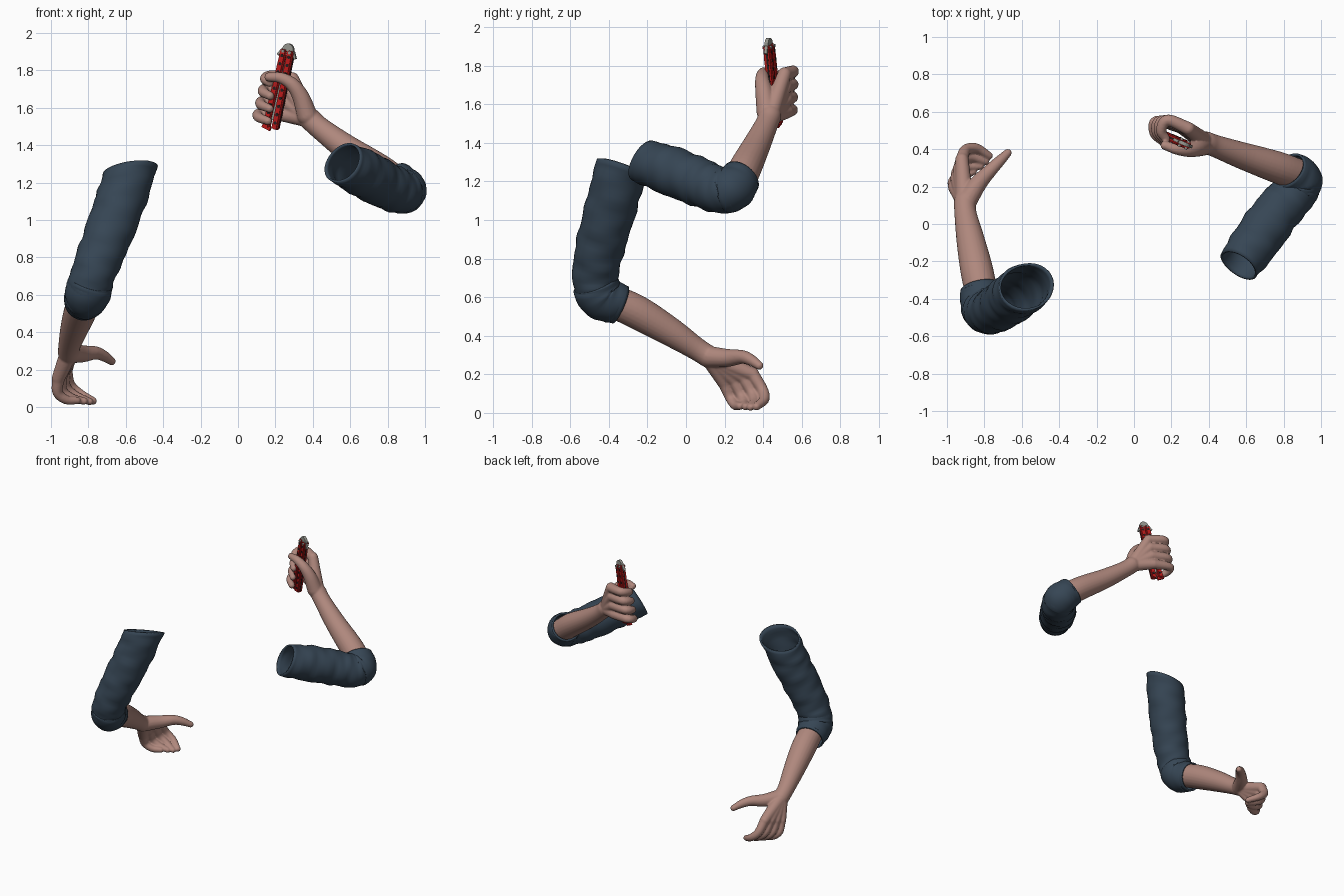
import bpy, bmesh
from math import sin, cos, pi
from mathutils import Vector, Matrix

if "Cube" in bpy.data.objects:
    bpy.data.objects.remove(bpy.data.objects["Cube"])


def material(name, rgb, rough=0.8):
    m = bpy.data.materials.new(name)
    m.use_nodes = True
    m.diffuse_color = (*rgb, 1)
    node = m.node_tree.nodes["Principled BSDF"]
    node.inputs["Base Color"].default_value = (*rgb, 1)
    node.inputs["Roughness"].default_value = rough
    return m


SKIN = material("skin", (0.43, 0.245, 0.205))
CLOTH = material("navy cloth", (0.037, 0.061, 0.09))
RED = material("red handle", (0.5, 0.01, 0.01))
DARK = material("dark holes", (0.02, 0.012, 0.012))
STEEL = material("steel", (0.3, 0.3, 0.27))


def finish(bm, name, mat, smooth=True):
    bmesh.ops.recalc_face_normals(bm, faces=bm.faces)
    mesh = bpy.data.meshes.new(name)
    bm.to_mesh(mesh)
    bm.free()
    mesh.materials.append(mat)
    for p in mesh.polygons:
        p.use_smooth = smooth
    ob = bpy.data.objects.new(name, mesh)
    bpy.context.collection.objects.link(ob)
    return ob


def spline(keys, steps):
    """Catmull-Rom through (x, y, z, radius) keys."""
    k = [Vector(p) for p in keys]
    k = [k[0] * 2 - k[1]] + k + [k[-1] * 2 - k[-2]]
    out = []
    for a, b, c, d in zip(k, k[1:], k[2:], k[3:]):
        for s in range(steps):
            t = s / steps
            out.append(0.5 * (2 * b + (c - a) * t + (2 * a - 5 * b + 4 * c - d) * t * t
                              + (3 * b - a - 3 * c + d) * t ** 3))
    return out + [k[-2]]


def tube(bm, keys, sides=16, steps=6, caps=True, wrinkle=0.0, tilt=(0, 0, 0)):
    """Sweep a circle of changing radius; tilt slants the first ring."""
    pts = spline(keys, steps)
    tilt = Vector(tilt)
    side = Vector((0.31, 0.87, 0.38))
    rings = []
    for i, p in enumerate(pts):
        axis = (pts[min(i + 1, len(pts) - 1)] - pts[max(i - 1, 0)]).to_3d().normalized()
        side = (side - axis * side.dot(axis)).normalized()
        up = axis.cross(side)
        fade = max(0, 1 - i / (steps * 1.5))
        ring = []
        for j in range(sides):
            a = 2 * pi * j / sides
            bump = sin(2 * a + i * 0.9) + 0.7 * sin(3 * a - i * 1.3) + 0.5 * sin(i * 1.9 + a)
            off = (side * cos(a) + up * sin(a)) * p[3] * (1 + wrinkle * bump)
            ring.append(bm.verts.new(p.to_3d() + off - axis * off.dot(tilt) * fade))
        rings.append(ring)
    for r, q in zip(rings, rings[1:]):
        for j in range(sides):
            n = (j + 1) % sides
            bm.faces.new((r[j], r[n], q[n], q[j]))
    if caps:
        bm.faces.new(rings[0][::-1])
        bm.faces.new(rings[-1])
        for p in (pts[0], pts[-1]):
            bmesh.ops.create_uvsphere(bm, u_segments=sides, v_segments=10, radius=p[3],
                                      matrix=Matrix.Translation(p.to_3d()))


# Bare forearm and hand, fused into one smooth skin
def forearm_and_hand(name, arm, index, little, thumb):
    bm = bmesh.new()
    tube(bm, arm, sides=24)
    wrist = Vector(arm[-1])
    for f in range(4):
        t = f / 3
        path = [Vector(a).lerp(Vector(b), t) for a, b in zip(index, little)]
        if f in (1, 2):
            path[-1] += (path[-1] - path[-2]) * 0.15
        tube(bm, path)
        root = wrist.lerp(path[0], 0.12)
        root[3] = 0.047
        knuckle = path[0].copy()
        knuckle[3] = 0.036
        tube(bm, [root, root.lerp(knuckle, 0.5), knuckle])
    tube(bm, thumb)
    ob = finish(bm, name, SKIN)
    rem = ob.modifiers.new("fuse", "REMESH")
    rem.mode = "VOXEL"
    rem.voxel_size = 0.006
    rem.use_smooth_shade = True
    sm = ob.modifiers.new("soften", "SMOOTH")
    sm.factor = 0.5
    sm.iterations = 5


# Sleeve with an open shoulder end and a turned-up cuff over the elbow
def sleeve(side, keys, cuff, tilt):
    for part, path, wr, tl in (("sleeve", keys, 0.022, tilt), ("cuff", cuff, 0.012, (0, 0, 0))):
        bm = bmesh.new()
        tube(bm, path, sides=32, steps=8, caps=False, wrinkle=wr, tilt=tl)
        ob = finish(bm, side + "_" + part, CLOTH)
        so = ob.modifiers.new("cloth thickness", "SOLIDIFY")
        so.thickness = 0.012
        so.offset = 0


forearm_and_hand(
    "right_forearm_and_hand",
    [(-0.81, -0.4, 0.59, 0.085), (-0.84, -0.25, 0.52, 0.088), (-0.875, -0.08, 0.42, 0.075),
     (-0.9, 0.05, 0.335, 0.06), (-0.905, 0.12, 0.29, 0.058)],
    [(-0.92, 0.345, 0.2, 0.034), (-0.9, 0.395, 0.12, 0.03),
     (-0.845, 0.405, 0.07, 0.027), (-0.775, 0.365, 0.033, 0.021)],
    [(-0.96, 0.2, 0.155, 0.034), (-0.965, 0.23, 0.08, 0.028),
     (-0.92, 0.255, 0.04, 0.025), (-0.86, 0.28, 0.035, 0.02)],
    [(-0.89, 0.13, 0.29, 0.055), (-0.83, 0.22, 0.285, 0.046), (-0.765, 0.29, 0.29, 0.036),
     (-0.72, 0.335, 0.275, 0.03), (-0.675, 0.38, 0.245, 0.022)])

forearm_and_hand(
    "left_forearm_and_hand",
    [(0.87, 0.265, 1.18, 0.085), (0.76, 0.305, 1.265, 0.085), (0.58, 0.365, 1.385, 0.072),
     (0.44, 0.415, 1.49, 0.06), (0.385, 0.435, 1.54, 0.06)],
    [(0.29, 0.51, 1.755, 0.036), (0.18, 0.555, 1.77, 0.031),
     (0.145, 0.5, 1.755, 0.028), (0.17, 0.455, 1.735, 0.024)],
    [(0.25, 0.52, 1.56, 0.036), (0.12, 0.55, 1.57, 0.029),
     (0.11, 0.485, 1.55, 0.027), (0.16, 0.435, 1.53, 0.022)],
    [(0.37, 0.42, 1.56, 0.055), (0.335, 0.405, 1.66, 0.046), (0.29, 0.395, 1.725, 0.037),
     (0.23, 0.4, 1.76, 0.03), (0.165, 0.42, 1.765, 0.024)])

sleeve("right",
       [(-0.575, -0.335, 1.27, 0.128), (-0.635, -0.385, 1.08, 0.128), (-0.71, -0.44, 0.88, 0.122),
        (-0.775, -0.47, 0.71, 0.113), (-0.805, -0.445, 0.61, 0.11), (-0.825, -0.36, 0.565, 0.1)],
       [(-0.785, -0.47, 0.67, 0.114), (-0.805, -0.44, 0.605, 0.116), (-0.828, -0.34, 0.56, 0.098)],
       (0.5, -0.1, 0))
sleeve("left",
       [(0.56, -0.22, 1.305, 0.108), (0.66, -0.08, 1.255, 0.122), (0.77, 0.07, 1.195, 0.12),
        (0.86, 0.17, 1.155, 0.113), (0.885, 0.235, 1.16, 0.108), (0.835, 0.285, 1.215, 0.098)],
       [(0.875, 0.19, 1.15, 0.112), (0.885, 0.24, 1.165, 0.113), (0.83, 0.288, 1.222, 0.098)],
       (0, 0, -0.2))

# Folding knife: local z runs along the handles, local x across the pair
up = Vector((0.1, -0.045, 0.45)).normalized()
across = Vector((0.92, -0.38, 0))
across = (across - up * across.dot(up)).normalized()
depth = up.cross(across)
KNIFE = Matrix((across, depth, up)).transposed().to_4x4()
KNIFE.translation = (0.222, 0.45, 1.7)


def box(bm, centre, size, turn=0.0):
    m = Matrix.Translation(centre) @ Matrix.Rotation(turn, 4, "Y") @ Matrix.Diagonal((*size, 1))
    return bmesh.ops.create_cube(bm, size=1, matrix=m)["verts"]


for label, s in (("left", 1), ("right", -1)):
    lean = Matrix.Translation((s * 0.023, 0, 0)) @ Matrix.Rotation(-s * 0.015, 4, "Y")
    bm = bmesh.new()
    box(bm, (0, 0, 0), (0.036, 0.04, 0.43))
    bmesh.ops.bevel(bm, geom=bm.edges[:], offset=0.006, segments=2, affect="EDGES")
    finish(bm, label + "_knife_handle", RED, False).matrix_world = KNIFE @ lean
    # Punched holes and edge slots as thin plates
    bm = bmesh.new()
    for i in range(9):
        z = -0.18 + i * 0.045
        for f in (-1, 1):
            m = Matrix.Translation((0, f * 0.02, z)) @ Matrix.Rotation(pi / 2, 4, "X")
            bmesh.ops.create_cone(bm, cap_ends=True, segments=12, radius1=0.009,
                                  radius2=0.009, depth=0.004, matrix=m)
    box(bm, (s * 0.018, 0, 0), (0.003, 0.01, 0.4))
    finish(bm, label + "_handle_holes", DARK, False).matrix_world = KNIFE @ lean
    # Pivot pins
    bm = bmesh.new()
    m = Matrix.Translation((0, 0, 0.205)) @ Matrix.Rotation(pi / 2, 4, "X")
    bmesh.ops.create_cone(bm, cap_ends=True, segments=12, radius1=0.009, radius2=0.009,
                          depth=0.05, matrix=m)
    finish(bm, label + "_pivot_pin", STEEL, False).matrix_world = KNIFE @ lean

# Blade folded between the handles, with rounded tang and side barbs
bm = bmesh.new()
box(bm, (0, 0, 0.03), (0.03, 0.008, 0.4))
m = Matrix.Translation((0, 0, 0.218)) @ Matrix.Rotation(pi / 2, 4, "X")
bmesh.ops.create_cone(bm, cap_ends=True, segments=16, radius1=0.032, radius2=0.032,
                      depth=0.02, matrix=m)
for s in (-1, 1):
    box(bm, (s * 0.042, 0, 0.195), (0.012, 0.016, 0.04), -s * 0.5)
finish(bm, "folded_blade", STEEL, False).matrix_world = KNIFE

# Latch at the handle ends
bm = bmesh.new()
box(bm, (-0.025, 0, -0.215), (0.05, 0.016, 0.022), 0.2)
finish(bm, "knife_latch", RED, False).matrix_world = KNIFE
